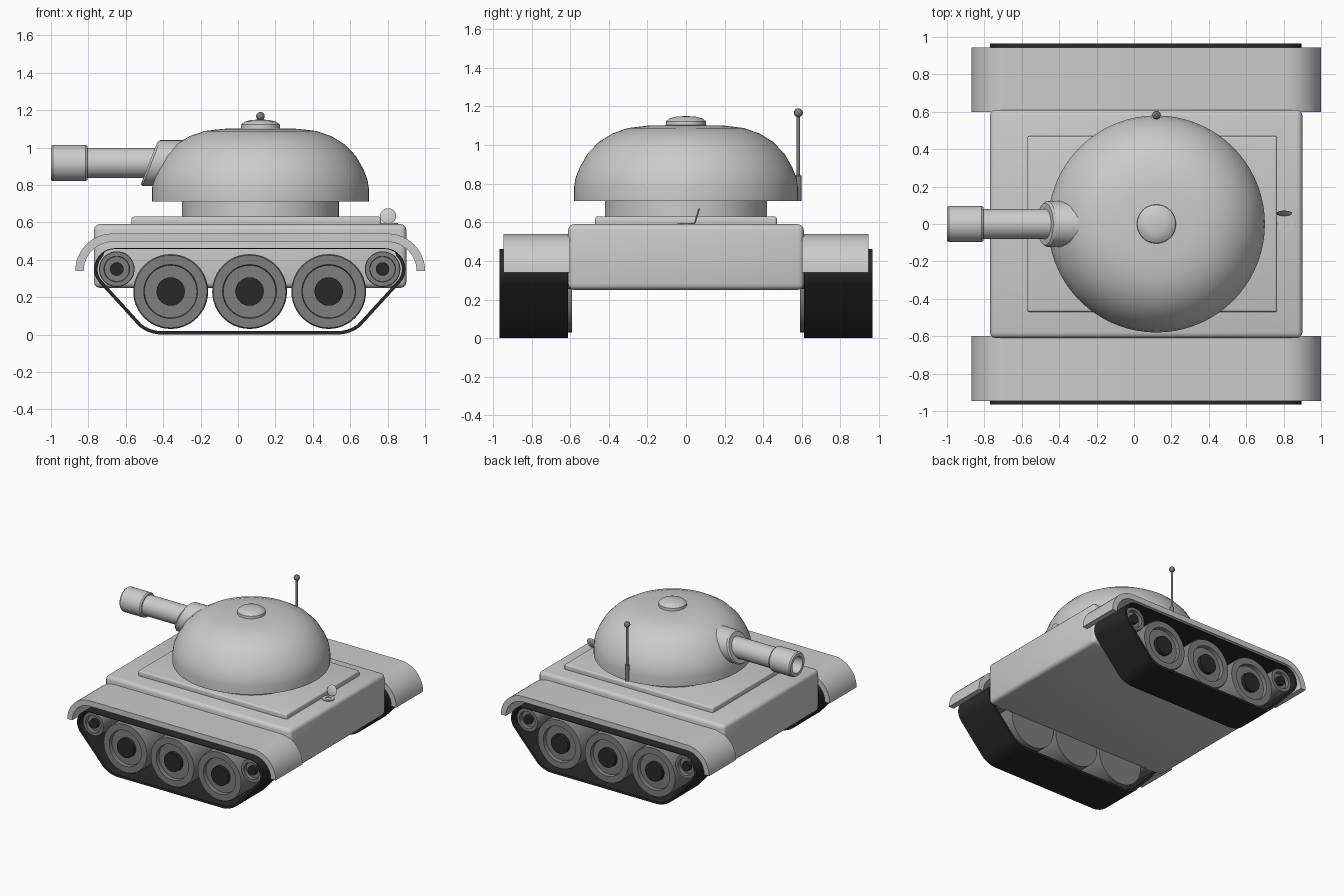
import bpy, bmesh, math
from mathutils import Matrix, Vector

if "Cube" in bpy.data.objects:
    bpy.data.objects.remove(bpy.data.objects["Cube"])


def material(name, c):
    m = bpy.data.materials.new(name)
    m.diffuse_color = (c, c, c, 1)
    m.use_nodes = True
    m.node_tree.nodes["Principled BSDF"].inputs["Base Color"].default_value = m.diffuse_color
    return m


LIGHT = material("light_grey", 0.60)
MID = material("mid_grey", 0.21)
DARK = material("near_black", 0.022)


def finish(bm, name, mat, angle=32):
    bmesh.ops.remove_doubles(bm, verts=bm.verts, dist=1e-5)
    bmesh.ops.recalc_face_normals(bm, faces=bm.faces)
    me = bpy.data.meshes.new(name)
    bm.to_mesh(me)
    bm.free()
    me.materials.append(mat)
    me.shade_smooth()
    me.set_sharp_from_angle(angle=math.radians(angle))
    ob = bpy.data.objects.new(name, me)
    bpy.context.collection.objects.link(ob)
    return ob


def lathe(name, profile, mat, axis="z", loc=(0, 0, 0), n=48, shear=None, closed=False, rot=None):
    """Spin (radius, height) points round an axis; shear slants points along x."""
    bm = bmesh.new()
    rings = []
    for r, a in profile:
        ring = []
        for i in range(n):
            t = 2 * math.pi * i / n
            c, s = r * math.cos(t), r * math.sin(t)
            p = {"z": (c, s, a), "y": (c, a, s), "x": (a, c, s)}[axis]
            p = Vector(p)
            if shear:
                p.x += shear * p.z
            if rot:
                p = rot @ p
            ring.append(p + Vector(loc))
        rings.append([bm.verts.new(p) for p in (ring if r > 0 else ring[:1])])
    pairs = list(zip(rings, rings[1:]))
    if closed:
        pairs.append((rings[-1], rings[0]))
    for a, b in pairs:
        for i in range(n):
            j = (i + 1) % n
            vs = [a[i % len(a)], a[j % len(a)], b[j % len(b)], b[i % len(b)]]
            vs = list(dict.fromkeys(vs))
            if len(vs) > 2:
                bm.faces.new(vs)
    return finish(bm, name, mat)


def strip(name, outer, inner, y0, y1, mat, closed):
    """Band between two matching xz paths, extruded along y."""
    bm = bmesh.new()
    rows = [[bm.verts.new((p[0], y, p[1])) for p, y in ((o, y0), (o, y1), (i, y1), (i, y0))]
            for o, i in zip(outer, inner)]
    n = len(rows)
    for k in range(n if closed else n - 1):
        a, b = rows[k], rows[(k + 1) % n]
        for e in range(4):
            f = (e + 1) % 4
            bm.faces.new((a[e], a[f], b[f], b[e]))
    if not closed:
        bm.faces.new(rows[0])
        bm.faces.new(rows[-1])
    return finish(bm, name, mat)


def box(name, lo, hi, bevel, mat):
    bm = bmesh.new()
    size = [h - l for l, h in zip(lo, hi)]
    mid = [(h + l) / 2 for l, h in zip(lo, hi)]
    bmesh.ops.create_cube(bm, size=1, matrix=Matrix.Translation(mid) @ Matrix.Diagonal((*size, 1)))
    bmesh.ops.bevel(bm, geom=list(bm.edges), offset=bevel, segments=3, profile=0.5, affect='EDGES')
    return finish(bm, name, mat, 40)


def arc(cx, cz, r, a0, a1, n):
    return [(cx + r * math.cos(math.radians(a0 + (a1 - a0) * i / n)),
             cz + r * math.sin(math.radians(a0 + (a1 - a0) * i / n))) for i in range(n + 1)]


# Hull and deck plate
box("hull", (-0.77, -0.61, 0.25), (0.90, 0.61, 0.59), 0.03, LIGHT)
box("deck_plate", (-0.57, -0.47, 0.57), (0.765, 0.47, 0.63), 0.012, LIGHT)

# Turret
TX = 0.12
lathe("turret_neck", [(0, 0.60), (0.42, 0.60), (0.42, 0.72), (0, 0.72)], LIGHT, loc=(TX, 0, 0), n=64)
lathe("turret_dome", [(0, 1.105), (0.2, 1.10), (0.30, 1.088), (0.38, 1.06), (0.45, 1.017),
                      (0.51, 0.955), (0.55, 0.885), (0.572, 0.83), (0.58, 0.78),
                      (0.58, 0.71), (0, 0.71)], LIGHT, loc=(TX, 0, 0), n=72)
lathe("turret_hatch", [(0, 1.15), (0.05, 1.147), (0.085, 1.138), (0.103, 1.123), (0.105, 1.09), (0, 1.09)],
      LIGHT, loc=(TX, 0, 0))

# Gun: slanted collar, barrel and hollow muzzle
GZ = 0.917
lathe("gun_collar", [(0, 0), (0.112, 0), (0.122, 0.012), (0.122, 0.25), (0, 0.25)], LIGHT, "x",
      loc=(-0.475, 0, GZ), shear=0.39)
lathe("gun_barrel", [(0, -0.83), (0.08, -0.83), (0.08, -0.35), (0, -0.35)], LIGHT, "x", loc=(0, 0, GZ))
lathe("gun_muzzle", [(0, -0.85), (0.065, -0.85), (0.065, -1.0), (0.09, -1.0), (0.097, -0.99),
                     (0.097, -0.815), (0.09, -0.805), (0, -0.805)], LIGHT, "x", loc=(0, 0, GZ))

# Antenna
lathe("antenna", [(0, 0.71), (0.016, 0.71), (0.016, 0.84), (0.009, 0.845), (0.009, 1.16), (0, 1.16)],
      MID, loc=(TX, 0.582, 0), n=16)
lathe("antenna_ball", arc(0, 1.167, 0.023, 90, -90, 10)[1:-1], MID, loc=(TX, 0.582, 0), n=16)

# Filler neck with its open cap
lathe("filler_neck", [(0.022, 0.585), (0.045, 0.585), (0.045, 0.597), (0.022, 0.597)], LIGHT,
      loc=(0.81, 0, 0), n=24, closed=True)
lathe("filler_cap", [(0, -0.004), (0.036, -0.004), (0.043, 0), (0.036, 0.004), (0, 0.004)], LIGHT, "y",
      loc=(0.803, 0.057, 0.634), n=24, rot=Matrix.Rotation(math.radians(-17), 3, 'X'))

# Fender outline (outer and inner)
f_out = arc(-0.67, 0.34, 0.20, 180, 90, 12) + arc(0.80, 0.34, 0.20, 90, 0, 12)
f_in = arc(-0.67, 0.34, 0.155, 180, 90, 12) + arc(0.80, 0.34, 0.155, 90, 0, 12)

# Track belt loop, thin along the top run
belt = (arc(-0.405, 0.2, 0.2, 232, 270, 5) + arc(0.53, 0.2, 0.2, 270, 308, 5)
        + arc(0.783, 0.35, 0.112, -40, 90, 12) + arc(-0.657, 0.35, 0.112, 90, 220, 12))
belt_in = []
for k, p in enumerate(belt):
    d = Vector(belt[(k + 1) % len(belt)]) - Vector(belt[k - 1])
    d.normalize()
    t = 0.005 if p[1] > 0.44 else 0.018
    belt_in.append((p[0] - d.y * t, p[1] + d.x * t))

for s, side in ((-1, "front"), (1, "back")):
    strip(side + "_fender", f_out, f_in, s * 0.60, s * 0.945, LIGHT, False)
    strip(side + "_track", belt, belt_in, s * 0.61, s * 0.965, DARK, True)
    # Road wheels and end wheels: dished rim with a dark hub
    wheels = [(-0.36, 0.23, 0.2, 0.076), (0.062, 0.23, 0.2, 0.076), (0.485, 0.23, 0.2, 0.076),
              (-0.648, 0.35, 0.095, 0.036), (0.773, 0.35, 0.095, 0.036)]
    for i, (x, z, r, h) in enumerate(wheels):
        lathe(f"{side}_wheel_{i}", [(0, s * 0.59), (r, s * 0.59), (r, s * 0.92), (r * 0.97, s * 0.93),
                                    (r * 0.72, s * 0.93), (r * 0.70, s * 0.90), (0, s * 0.90)],
              MID, "y", loc=(x, 0, z))
        lathe(f"{side}_hub_{i}", [(0, s * 0.88), (h, s * 0.88), (h, s * 0.93), (0, s * 0.93)],
              DARK, "y", loc=(x, 0, z), n=24)
